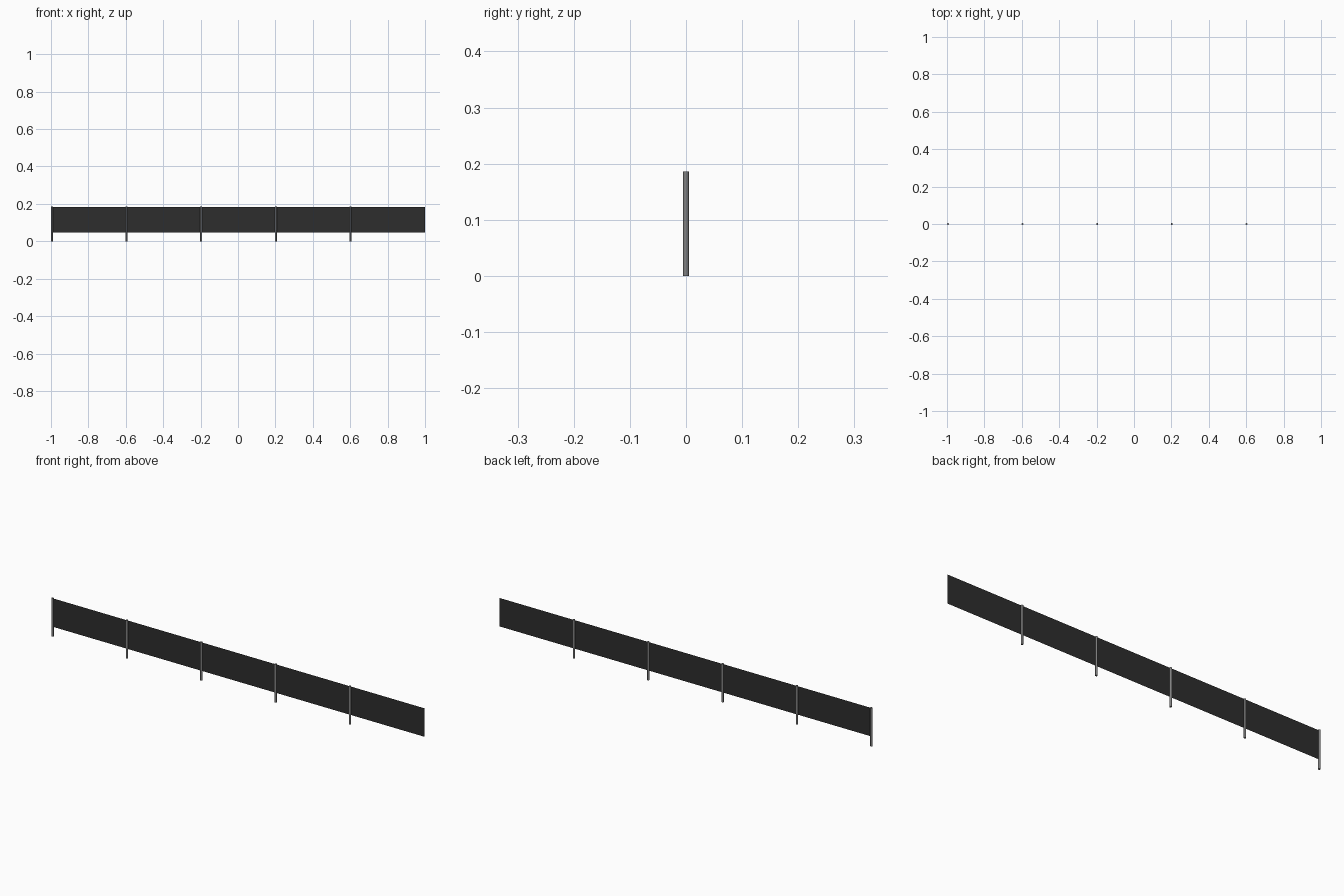
import bpy, bmesh

if "Cube" in bpy.data.objects:
    bpy.data.objects.remove(bpy.data.objects["Cube"])

POSTS, RADIUS, HEIGHT = 5, 0.0052, 0.186
START, END = -1 + RADIUS, 1.0
STEP = (END - START) / POSTS


def material(name, value):
    m = bpy.data.materials.new(name)
    m.diffuse_color = (value, value, value, 1)
    m.use_nodes = True
    m.node_tree.nodes["Principled BSDF"].inputs["Base Color"].default_value = m.diffuse_color
    return m


steel = material("grey steel", 0.22)
cloth = material("black fabric", 0.027)

# Slim round posts, the last bay is left open for the next section
for i in range(POSTS):
    bpy.ops.mesh.primitive_cylinder_add(
        vertices=12, radius=RADIUS, depth=HEIGHT,
        location=(START + i * STEP, 0, HEIGHT / 2))
    post = bpy.context.object
    post.name = f"post_{i + 1}"
    post.data.materials.append(steel)
    bpy.ops.object.shade_smooth_by_angle()

# Thin fabric sheet running through the post centres
bm = bmesh.new()
z0, z1 = 0.046, 0.184
bm.faces.new([bm.verts.new(p) for p in
              ((START, 0, z0), (END, 0, z0), (END, 0, z1), (START, 0, z1))])
mesh = bpy.data.meshes.new("fabric_sheet")
bm.to_mesh(mesh)
bm.free()
mesh.materials.append(cloth)
bpy.context.collection.objects.link(bpy.data.objects.new("fabric_sheet", mesh))
